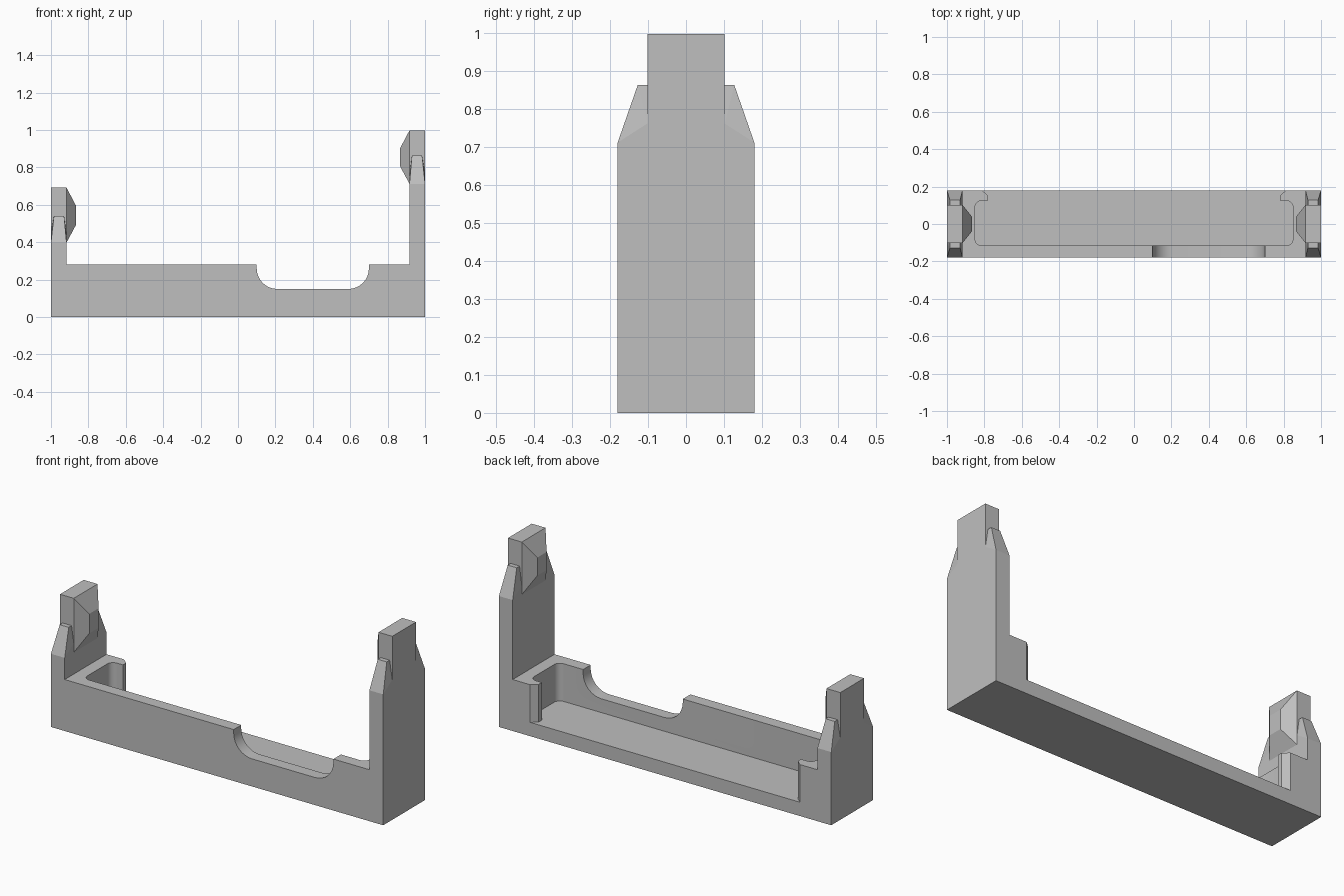
import bpy, bmesh, math
from mathutils import Vector

if "Cube" in bpy.data.objects:
    bpy.data.objects.remove(bpy.data.objects["Cube"], do_unlink=True)

grey = bpy.data.materials.new("plain grey")
grey.use_nodes = True
COLOUR = (0.52, 0.52, 0.52, 1)
grey.diffuse_color = COLOUR
grey.node_tree.nodes["Principled BSDF"].inputs["Base Color"].default_value = COLOUR

HALF_X, HALF_Y = 1.0, 0.18
RIM, FLOOR, INNER, TONGUE = 0.28, 0.075, 0.917, 0.102


def finish(name, bm):
    bmesh.ops.recalc_face_normals(bm, faces=bm.faces)
    mesh = bpy.data.meshes.new(name)
    bm.to_mesh(mesh)
    bm.free()
    mesh.materials.append(grey)
    ob = bpy.data.objects.new(name, mesh)
    bpy.context.collection.objects.link(ob)
    return ob


def hull(bm, points):
    verts = [bm.verts.new(p) for p in points]
    res = bmesh.ops.convex_hull(bm, input=verts)
    unused = [g for g in res["geom_interior"] if isinstance(g, bmesh.types.BMVert)]
    bmesh.ops.delete(bm, geom=unused, context="VERTS")


def box_points(x0, x1, y0, y1, z0, z1):
    return [(x, y, z) for x in (x0, x1) for y in (y0, y1) for z in (z0, z1)]


def prism(name, points, direction):
    bm = bmesh.new()
    face = bm.faces.new([bm.verts.new(p) for p in points])
    res = bmesh.ops.extrude_face_region(bm, geom=[face])
    moved = [g for g in res["geom"] if isinstance(g, bmesh.types.BMVert)]
    bmesh.ops.translate(bm, verts=moved, vec=Vector(direction))
    return finish(name, bm)


def arc(cx, cy, r, start, end, steps=8):
    angles = [math.radians(start + (end - start) * i / steps) for i in range(steps + 1)]
    return [(cx + r * math.cos(a), cy + r * math.sin(a)) for a in angles]


def cut(target, cutter):
    cutter.hide_render = True
    mod = target.modifiers.new("cut", "BOOLEAN")
    mod.operation, mod.solver, mod.object = "DIFFERENCE", "EXACT", cutter
    bpy.context.view_layer.objects.active = target
    bpy.ops.object.modifier_apply(modifier=mod.name)
    bpy.data.objects.remove(cutter, do_unlink=True)


# Tray body
bm = bmesh.new()
hull(bm, box_points(-HALF_X, HALF_X, -HALF_Y, HALF_Y, 0, RIM))
tray = finish("tray", bm)

# Pocket, open at the back between two chamfered lips
r = 0.035
side = arc(0.85 - r, -0.115 + r, r, -90, 0) + arc(0.85 - r, 0.125 - r, r, 0, 90)
side += [(0.78, 0.125), (0.78, 0.152), (0.812, HALF_Y), (0.812, 0.3)]
outline = side + [(-x, y) for x, y in reversed(side)]
cut(tray, prism("pocket_cutter", [(x, y, FLOOR) for x, y in outline], (0, 0, 0.5)))

# Rounded notch in the front wall
r = 0.11
profile = [(0.1, 0.5)] + arc(0.1 + r, 0.15 + r, r, 180, 270)
profile += arc(0.7 - r, 0.15 + r, r, 270, 360) + [(0.7, 0.5)]
cut(tray, prism("notch_cutter", [(x, -0.3, z) for x, z in profile], (0, 0.25, 0)))


# End posts: shaft, centre tongue, two tapered ears and an inner catch
def post(name, s, shoulder, ear_top, top):
    bm = bmesh.new()
    x0, x1 = s * INNER, s * HALF_X
    hull(bm, box_points(x0, x1, -HALF_Y, HALF_Y, RIM, shoulder))
    hull(bm, box_points(x0, x1, -TONGUE, TONGUE, shoulder, top))
    for e in (-1, 1):
        ear = [(x, e * y, z) for x in (x0, x1)
               for y, z in ((HALF_Y, shoulder), (TONGUE, shoulder), (TONGUE, shoulder + 0.05))]
        ear += [(s * x, e * y, ear_top) for x in (0.93, 0.984) for y in (TONGUE, 0.127)]
        hull(bm, ear)
    catch = [(x0, y, z) for y in (-TONGUE, TONGUE) for z in (shoulder, top)]
    catch += [(s * 0.867, y, z) for y in (-0.04, 0.04) for z in (shoulder + 0.093, top - 0.095)]
    hull(bm, catch)
    return finish(name, bm)


left_post = post("left_post", 1, 0.712, 0.864, 0.998)
right_post = post("right_post", -1, 0.398, 0.54, 0.692)

# Smooth the rounded corners, keep edges sharp
bpy.ops.object.select_all(action="DESELECT")
tray.select_set(True)
bpy.context.view_layer.objects.active = tray
bpy.ops.object.shade_smooth_by_angle(angle=math.radians(25))
